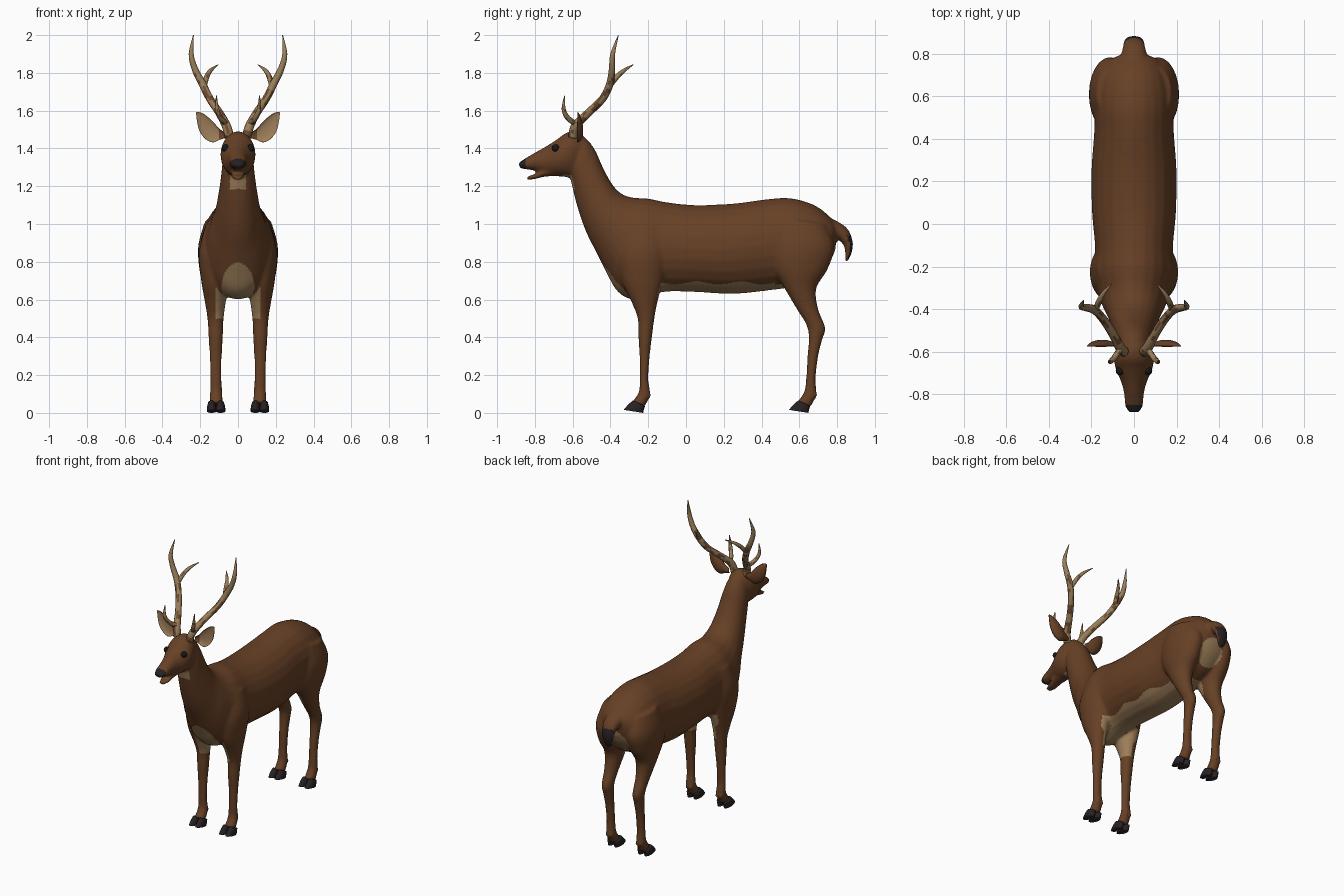
import bpy, bmesh, math, random
from mathutils import Vector

random.seed(4)
cube = bpy.data.objects.get("Cube")
if cube:
    bpy.data.objects.remove(cube)


def material(name, rgb):
    m = bpy.data.materials.new(name)
    m.use_nodes = True
    m.diffuse_color = (*rgb, 1)
    bsdf = next(n for n in m.node_tree.nodes if n.type == 'BSDF_PRINCIPLED')
    bsdf.inputs["Base Color"].default_value = (*rgb, 1)
    bsdf.inputs["Roughness"].default_value = .8
    return m


coat = material("brown coat", (.135, .052, .019))
tan = material("tan underside", (.34, .21, .1))
dark = material("dark hoof and nose", (.02, .015, .017))
bone = material("antler bone", (.32, .21, .1))
bark = material("antler brown", (.15, .065, .027))
black = material("eye black", (.008, .008, .01))


def loft(bm, rows, sides=24, steps=4, shape=None):
    """Skin smoothed rows of (centre, u, v) ellipses."""
    flat = [Vector([*c, *u, *v]) for c, u, v in rows]
    smooth = []
    for i in range(len(flat) - 1):
        p0, p1, p2, p3 = (flat[min(max(i + k, 0), len(flat) - 1)] for k in (-1, 0, 1, 2))
        for s in range(steps):
            t = s / steps
            smooth.append(p1 + (p2 - p0) * (t / 2) + (p0 * 2 - p1 * 5 + p2 * 4 - p3) * (t * t / 2)
                          + (p1 * 3 - p0 - p2 * 3 + p3) * (t ** 3 / 2))
    smooth.append(flat[-1])
    rings = []
    for r in smooth:
        c, u, v = Vector(r[0:3]), Vector(r[3:6]), Vector(r[6:9])
        ring = []
        for k in range(sides):
            a = math.tau * k / sides
            y = math.sin(a)
            ring.append(bm.verts.new(c + u * math.cos(a) + v * (shape(y) if shape else y)))
        rings.append(ring)
    faces = [bm.faces.new((p[k], p[k - 1], q[k - 1], q[k]))
             for p, q in zip(rings, rings[1:]) for k in range(sides)]
    faces += [bm.faces.new(rings[0]), bm.faces.new(rings[-1])]
    bmesh.ops.recalc_face_normals(bm, faces=faces)
    return faces


def section(y1, z1, y2, z2, w, x=0):
    """Ellipse spanning two points of the side profile, w wide each way."""
    a, b = Vector((x, y1, z1)), Vector((x, y2, z2))
    return (a + b) / 2, (a - b) / 2, Vector((w, 0, 0))


def tube(points, side):
    """Rows for a round branch through (x, y, z, radius) points."""
    pts = [Vector((p[0] * side, p[1], p[2])) for p in points]
    rows = []
    for i, p in enumerate(pts):
        d = (pts[min(i + 1, len(pts) - 1)] - pts[max(i - 1, 0)]).normalized()
        u = d.cross(Vector((0, 1, 0))).normalized()
        rows.append((p, u * points[i][3], d.cross(u) * points[i][3]))
    return rows


def finish(name, bm, mats):
    me = bpy.data.meshes.new(name)
    bm.to_mesh(me)
    bm.free()
    for m in mats:
        me.materials.append(m)
    me.polygons.foreach_set("use_smooth", [True] * len(me.polygons))
    ob = bpy.data.objects.new(name, me)
    bpy.context.collection.objects.link(ob)
    return ob


# Torso and neck, rump to nape: upper point, lower point, half width
torso = [(.80, .98, .79, .86, .06), (.77, 1.03, .755, .79, .125), (.68, 1.10, .68, .71, .17),
         (.55, 1.137, .58, .67, .187), (.42, 1.13, .45, .65, .187), (.25, 1.108, .25, .63, .2),
         (.05, 1.10, .05, .64, .197), (-.1, 1.115, -.12, .64, .183), (-.2, 1.135, -.27, .6, .19),
         (-.28, 1.14, -.36, .64, .17), (-.34, 1.16, -.42, .74, .15), (-.39, 1.21, -.47, .84, .125),
         (-.44, 1.30, -.53, .96, .105), (-.48, 1.39, -.575, 1.09, .09),
         (-.525, 1.45, -.605, 1.21, .08), (-.56, 1.47, -.62, 1.28, .06)]
# Head from nape to nose
head = [(-.52, 1.44, -.56, 1.3, .05), (-.57, 1.487, -.60, 1.25, .08), (-.63, 1.485, -.65, 1.25, .093),
        (-.68, 1.45, -.70, 1.255, .083), (-.74, 1.412, -.745, 1.265, .06),
        (-.80, 1.378, -.80, 1.282, .046), (-.85, 1.348, -.85, 1.29, .043), (-.885, 1.325, -.882, 1.295, .028)]
jaw = [(-.68, 1.32, -.68, 1.255, .05), (-.75, 1.29, -.75, 1.25, .04),
       (-.80, 1.265, -.80, 1.238, .034), (-.845, 1.25, -.845, 1.232, .02)]
tail = [(.74, 1.04, .76, .92, .06), (.80, 1.015, .79, .92, .06), (.855, .975, .815, .91, .052),
        (.882, .91, .838, .88, .046), (.878, .85, .843, .84, .036), (.855, .80, .842, .80, .018)]
# Legs, top down: front point, rear point, half width, centre x
front_leg = [(-.31, 1.0, -.1, 1.0, .07, .1), (-.36, .85, -.09, .85, .092, .115),
             (-.34, .70, -.12, .70, .075, .12), (-.29, .59, -.15, .59, .056, .12),
             (-.256, .5, -.167, .5, .043, .119), (-.252, .4, -.18, .4, .038, .118),
             (-.246, .3, -.192, .3, .032, .118), (-.246, .18, -.2, .18, .03, .117),
             (-.25, .11, -.19, .1, .033, .116), (-.285, .06, -.22, .03, .036, .116)]
hind_leg = [(.48, 1.03, .74, 1.0, .075, .1), (.44, .9, .785, .88, .098, .112),
            (.45, .78, .75, .76, .088, .118), (.515, .67, .69, .66, .065, .12),
            (.58, .56, .7, .55, .045, .12), (.635, .47, .738, .45, .037, .119),
            (.65, .4, .722, .39, .034, .118), (.643, .3, .7, .3, .03, .117),
            (.636, .18, .686, .18, .029, .116), (.625, .11, .69, .1, .032, .116),
            (.59, .06, .66, .03, .035, .116)]

bm = bmesh.new()
for part in (torso, head, jaw, tail):
    loft(bm, [section(*r) for r in part])
for side in (1, -1):
    for leg in (front_leg, hind_leg):
        loft(bm, [section(*r[:5], r[5] * side) for r in leg])
        # Dewclaws behind the fetlock
        y = leg[-2][2]
        for dx in (-.016, .016):
            x = leg[-2][5] * side + dx
            loft(bm, [section(y - .03, .125, y - .03, .1, .012, x), section(y + .005, .1, y, .075, .01, x)], 10)
body = finish("body", bm, [coat])

# Fuse the parts into one skin
mod = body.modifiers.new("fuse", 'REMESH')
mod.mode, mod.voxel_size = 'VOXEL', .0095
mod = body.modifiers.new("soften", 'SMOOTH')
mod.factor, mod.iterations = .5, 5
skin = bpy.data.meshes.new_from_object(body.evaluated_get(bpy.context.evaluated_depsgraph_get()))
body.modifiers.clear()
body.data = skin
skin.materials.clear()
for m in (coat, tan, dark):
    skin.materials.append(m)


def coat_colour(c, n):
    x, y, z = abs(c.x), c.y, c.z
    inward = n.x * c.x < 0
    wave = .008 * math.sin(y * 27)
    if (y < -.85 and z > 1.293) or (y > .83 and z < .94 and n.y > .45):
        return 2
    belly = -.15 < y < .47 and .58 < z < .688 + wave and x < .15
    brisket = -.36 < y <= -.15 and .5 < z < .66 and (x < .06 or inward)
    chest = y < -.25 and (x / .085) ** 2 + ((z - .67) / .125) ** 2 < 1
    groin = .43 < y < .6 and .6 < z < .72 and (inward or x < .08)
    throat = -.65 < y < -.56 and 1.185 < z < 1.262 and x < .043
    rump = .64 < y < .805 and (x / .085) ** 2 + ((z - .81) / .085) ** 2 < 1
    return int(belly or brisket or chest or groin or throat or rump)


for f in skin.polygons:
    f.use_smooth = True
    f.material_index = coat_colour(f.center, f.normal)

# Ear outline: lower edge point, upper edge point, cup depth
ear_rows = [(.065, 1.455, .07, 1.485, .012), (.10, 1.445, .10, 1.505, .022), (.135, 1.432, .13, 1.54, .03),
            (.175, 1.452, .16, 1.567, .03), (.205, 1.495, .185, 1.585, .022),
            (.217, 1.545, .205, 1.592, .012), (.222, 1.588, .22, 1.592, .003)]
beam = [(.045, -.6, 1.46, .025), (.062, -.585, 1.52, .024), (.1, -.515, 1.59, .021), (.15, -.44, 1.665, .02),
        (.19, -.402, 1.745, .02), (.228, -.392, 1.82, .017), (.248, -.388, 1.9, .013), (.236, -.358, 2.0, .002)]
rear_tine = [(.18, -.405, 1.73, .014), (.165, -.365, 1.78, .014), (.143, -.325, 1.815, .01), (.105, -.28, 1.843, .002)]
brow_tine = [(.06, -.58, 1.53, .015), (.09, -.625, 1.56, .014), (.112, -.648, 1.61, .011), (.114, -.642, 1.68, .002)]

for side, label in ((1, "left"), (-1, "right")):
    # Cupped ears with a pale inside
    bm = bmesh.new()
    rows = []
    for x1, z1, x2, z2, depth in ear_rows:
        a, b = Vector((x1 * side, -.575, z1)), Vector((x2 * side, -.575, z2))
        rows.append(((a + b) / 2, (a - b) / 2, Vector((0, depth, 0))))
    for f in loft(bm, rows, shape=lambda s: s if s > 0 else -.5 * s - .06):
        f.material_index = int(f.normal.y < -.1 and f.calc_center_median().x * side > .1)
    finish(label + "_ear", bm, [coat, tan])

    # Branching antlers with mottled bark
    bm = bmesh.new()
    for path in (beam, rear_tine, brow_tine):
        loft(bm, tube(path, side), 10)
    bm.faces.ensure_lookup_table()
    for f in bm.faces:
        z = f.calc_center_median().z
        f.material_index = int(z < 1.8 and random.random() < .28)
    finish(label + "_antler", bm, [bone, bark])

    # Eyes
    bm = bmesh.new()
    bmesh.ops.create_uvsphere(bm, u_segments=16, v_segments=10, radius=.02)
    bmesh.ops.translate(bm, verts=bm.verts, vec=(.066 * side, -.69, 1.402))
    finish(label + "_eye", bm, [black])

    # Cloven hooves
    for place, leg in (("front", front_leg), ("hind", hind_leg)):
        bm = bmesh.new()
        y = leg[-1][0]
        for dx in (-.024, .024):
            x = leg[-1][5] * side + dx
            loft(bm, [section(y + .005, .066, y + .068, .035, .019, x),
                      section(y - .02, .045, y + .062, .018, .024, x),
                      section(y - .045, .016, y + .058, 0, .025, x)], 16)
        finish(label + "_" + place + "_hoof", bm, [dark])
